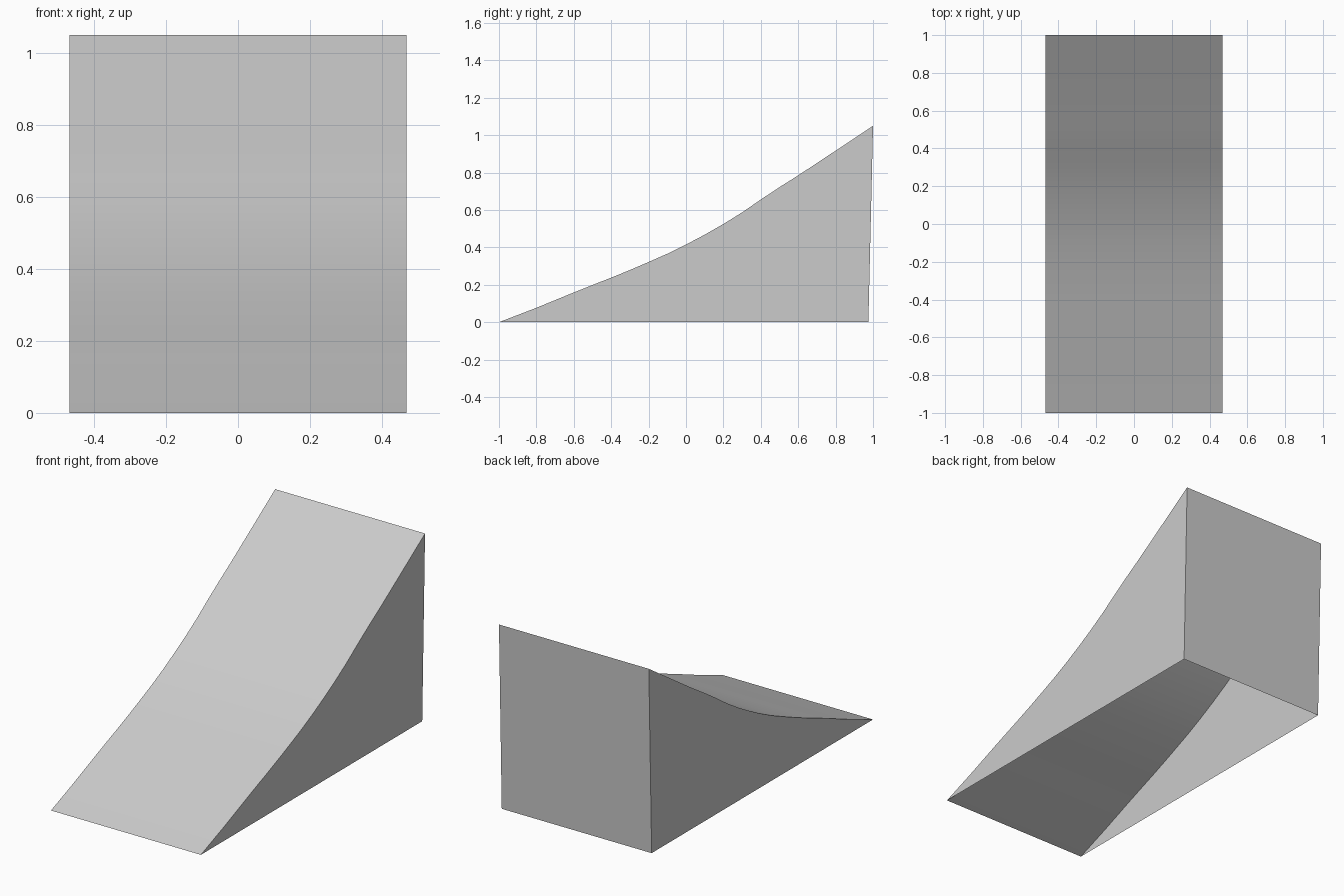
import bpy
import bmesh

if "Cube" in bpy.data.objects:
    bpy.data.objects.remove(bpy.data.objects["Cube"])

HALF_WIDTH = 0.468

# Side profile of the riding surface (y, z), from toe to top edge
RAMP = [(-1.0, 0.0), (-0.8, 0.077), (-0.6, 0.159), (-0.5, 0.199), (-0.4, 0.238),
        (-0.3, 0.279), (-0.2, 0.322), (-0.1, 0.366), (0.0, 0.415), (0.1, 0.468),
        (0.2, 0.525), (0.3, 0.587), (0.4, 0.656), (0.5, 0.722), (0.6, 0.785),
        (0.8, 0.917), (1.0, 1.05)]
BACK_FOOT = (0.975, 0.0)   # back panel leans out slightly

bm = bmesh.new()
profile = RAMP + [BACK_FOOT]
left = [bm.verts.new((-HALF_WIDTH, y, z)) for y, z in profile]
right = [bm.verts.new((HALF_WIDTH, y, z)) for y, z in profile]

# Curved deck and back panel; the underside stays open
for i in range(len(profile) - 1):
    bm.faces.new((left[i], right[i], right[i + 1], left[i + 1]))

# Side panels
bm.faces.new(left)
bm.faces.new(right[::-1])
bm.normal_update()

mesh = bpy.data.meshes.new("ramp")
bm.to_mesh(mesh)
bm.free()
ramp = bpy.data.objects.new("ramp", mesh)
bpy.context.collection.objects.link(ramp)

# Smooth deck with crisp panel edges
bpy.context.view_layer.objects.active = ramp
ramp.select_set(True)
bpy.ops.object.shade_smooth_by_angle(angle=0.5)
